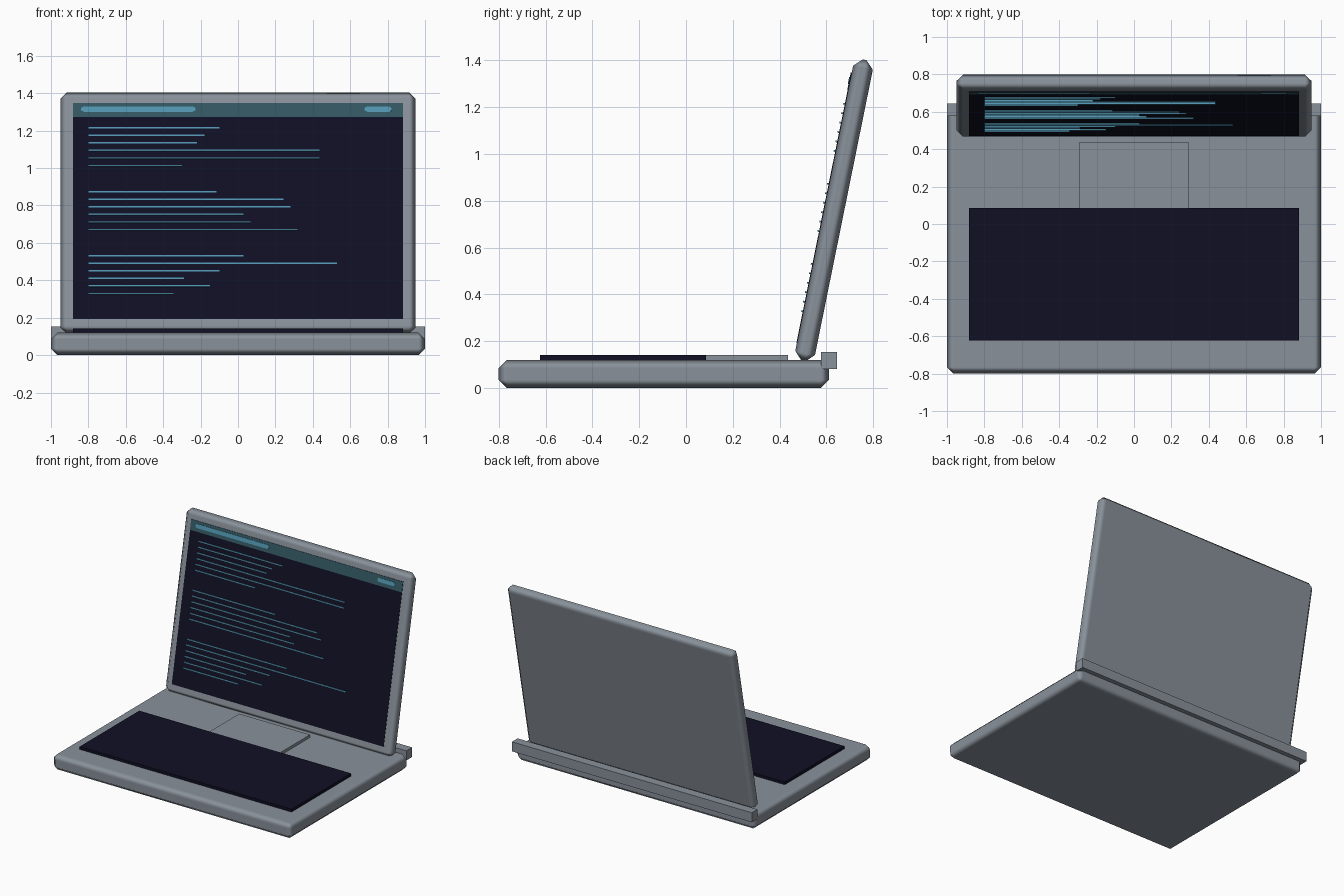
import bpy, bmesh, math

if "Cube" in bpy.data.objects:
    bpy.data.objects.remove(bpy.data.objects["Cube"])

TILT = -0.2  # lid leans back


def material(name, rgb):
    m = bpy.data.materials.new(name)
    m.diffuse_color = (*rgb, 1)
    m.use_nodes = True
    m.node_tree.nodes["Principled BSDF"].inputs["Base Color"].default_value = m.diffuse_color
    return m


GREY = material("body grey", (0.25, 0.285, 0.325))
DARK = material("dark navy", (0.005, 0.005, 0.018))
TEAL = material("header teal", (0.033, 0.095, 0.125))
CYAN = material("text cyan", (0.085, 0.31, 0.45))


def finish(bm, name, mat, tilt):
    bmesh.ops.recalc_face_normals(bm, faces=bm.faces)
    me = bpy.data.meshes.new(name)
    bm.to_mesh(me)
    bm.free()
    me.materials.append(mat)
    ob = bpy.data.objects.new(name, me)
    ob.rotation_euler.x = tilt
    bpy.context.collection.objects.link(ob)
    return ob


def add_box(bm, x, y, z):
    vs = bmesh.ops.create_cube(bm, size=1)["verts"]
    for v in vs:
        v.co = [(a + b) / 2 + c * (b - a) for (a, b), c in zip((x, y, z), v.co)]


def box(name, mat, x, y, z, tilt=0, bevel=0):
    bm = bmesh.new()
    add_box(bm, x, y, z)
    ob = finish(bm, name, mat, tilt)
    if bevel:
        ob.data.polygons.foreach_set("use_smooth", [True] * len(ob.data.polygons))
        mod = ob.modifiers.new("chamfer", "BEVEL")
        mod.width = bevel
        mod.segments = 1
        mod.harden_normals = True
    return ob


def pill(name, mat, x0, x1, y, z, r):
    # Rounded bar on the tilted screen
    bm = bmesh.new()
    pts = []
    for cx, start in ((x1 - r, -90), (x0 + r, 90)):
        for i in range(7):
            a = math.radians(start + i * 30)
            pts.append((cx + r * math.cos(a), y[0], z + r * math.sin(a)))
    face = bm.faces.new([bm.verts.new(p) for p in pts])
    ext = bmesh.ops.extrude_face_region(bm, geom=[face])["geom"]
    for v in ext:
        if isinstance(v, bmesh.types.BMVert):
            v.co.y = y[1]
    finish(bm, name, mat, TILT)


# Base, keyboard, trackpad and hinge
box("base", GREY, (-1, 1), (-0.8, 0.611), (0, 0.12), bevel=0.035)
box("keyboard", DARK, (-0.883, 0.883), (-0.624, 0.085), (0.11, 0.141))
box("trackpad", GREY, (-0.295, 0.295), (0.085, 0.436), (0.11, 0.141))
box("hinge_bar", GREY, (-1, 1), (0.577, 0.645), (0.082, 0.154))

# Lid, in coordinates local to the tilt: y is depth, z runs up the lid
FRONT = 0.426
box("lid", GREY, (-0.95, 0.95), (FRONT, 0.512), (0.213, 1.526), TILT, 0.035)
box("screen", DARK, (-0.883, 0.883), (FRONT - 0.002, FRONT + 0.004), (0.283, 1.461), TILT)
box("header_strip", TEAL, (-0.883, 0.883), (FRONT - 0.004, FRONT + 0.002), (1.385, 1.461), TILT)
for label, a, b in (("title_bar", -0.84, -0.227), ("status_bar", 0.676, 0.822)):
    pill(label, CYAN, a, b, (FRONT - 0.007, FRONT), 1.426, 0.0145)

# Lines of text on the screen, in three groups, given by their right ends
groups = ((-0.10, -0.18, -0.22, 0.435, 0.435, -0.30),
          (-0.115, 0.243, 0.28, 0.03, 0.067, 0.318),
          (0.03, 0.53, -0.10, -0.29, -0.15, -0.345))
bm = bmesh.new()
for g, ends in enumerate(groups):
    for r, end in enumerate(ends):
        z = 1.325 - g * 0.349 - r * 0.0412
        add_box(bm, (-0.8, end), (FRONT - 0.009, FRONT), (z - 0.0035, z + 0.0035))
finish(bm, "text_lines", CYAN, TILT)
